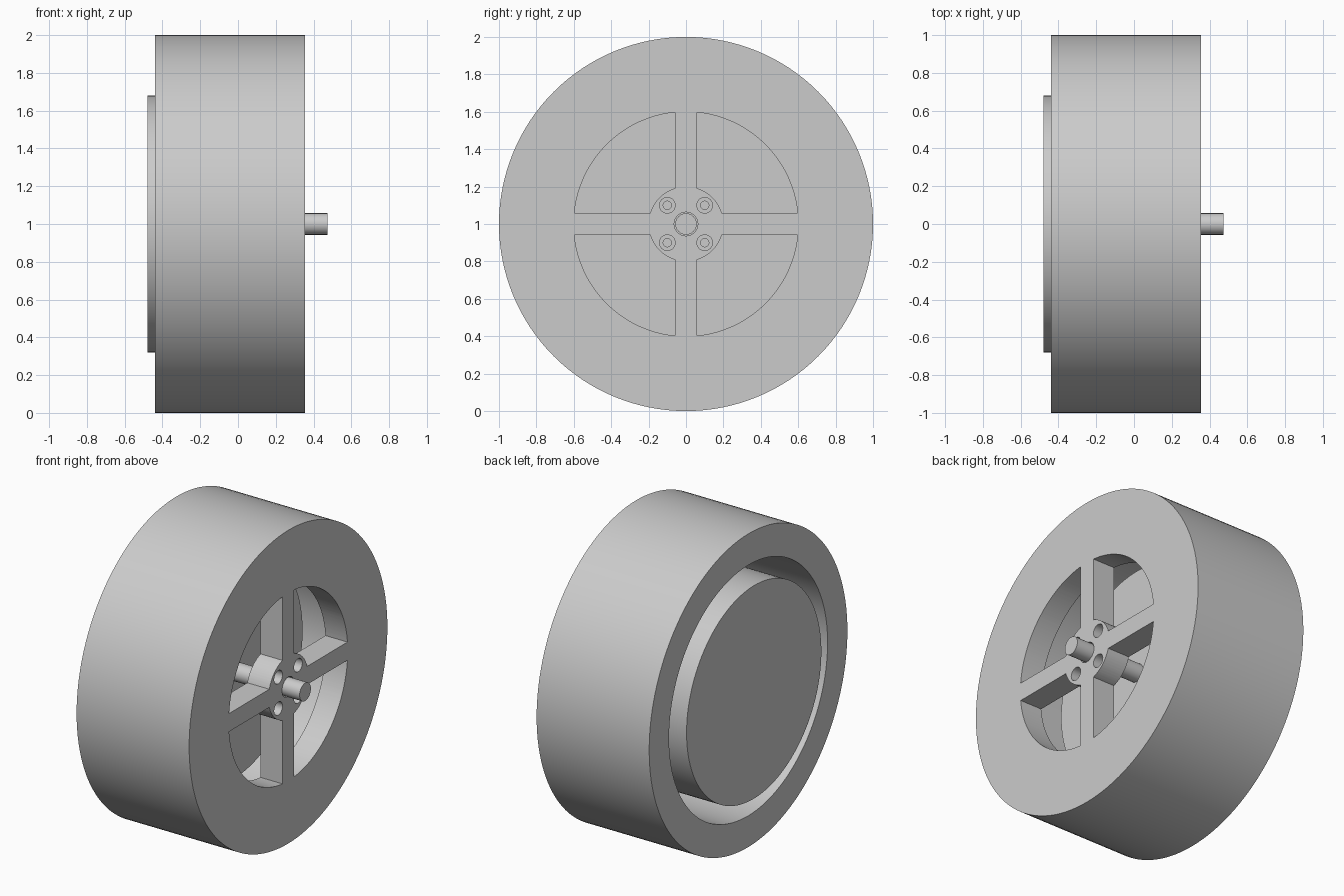
import bpy, bmesh
from math import sin, cos, asin, pi
from mathutils import Matrix

cube = bpy.data.objects.get("Cube")
if cube:
    bpy.data.objects.remove(cube, do_unlink=True)

grey = bpy.data.materials.new("neutral grey")
grey.use_nodes = True
COLOUR = (0.6, 0.6, 0.6, 1)
grey.diffuse_color = COLOUR
grey.node_tree.nodes["Principled BSDF"].inputs["Base Color"].default_value = COLOUR

FACE, BACK, WEB = 0.355, -0.44, 0.2     # x of outer face, open rim, web rear
SPOKE, RIM, HUB = 0.058, 0.6, 0.2       # spoke half width, window radii


def make_object(name, bm):
    bmesh.ops.recalc_face_normals(bm, faces=bm.faces)
    mesh = bpy.data.meshes.new(name)
    bm.to_mesh(mesh)
    bm.free()
    obj = bpy.data.objects.new(name, mesh)
    obj.location.z = 1
    mesh.materials.append(grey)
    bpy.context.collection.objects.link(obj)
    return obj


def lathe(name, profile, steps=128):
    """Spin closed (x, radius) profile around the x axis."""
    bm = bmesh.new()
    verts = [bm.verts.new((x, 0, r)) for x, r in profile]
    edges = [bm.edges.new((v, verts[(i + 1) % len(verts)])) for i, v in enumerate(verts)]
    bmesh.ops.spin(bm, geom=verts + edges, cent=(0, 0, 0), axis=(1, 0, 0),
                   angle=2 * pi, steps=steps, use_merge=True)
    bmesh.ops.remove_doubles(bm, verts=bm.verts, dist=1e-5)
    return make_object(name, bm)


def add_cylinder(bm, radius, x0, x1, y=0, z=0, segments=32):
    place = Matrix.Translation(((x0 + x1) / 2, y, z)) @ Matrix.Rotation(pi / 2, 4, 'Y')
    bmesh.ops.create_cone(bm, cap_ends=True, segments=segments, radius1=radius,
                          radius2=radius, depth=x1 - x0, matrix=place)


def arc(radius, count):
    """Points of a quarter arc trimmed by the spoke width on both ends."""
    a = asin(SPOKE / radius)
    step = (pi / 2 - 2 * a) / count
    return [(radius * cos(a + i * step), radius * sin(a + i * step)) for i in range(count + 1)]


def cut(obj, bm):
    cutter = make_object("cutter", bm)
    mod = obj.modifiers.new("cut", 'BOOLEAN')
    mod.operation, mod.solver, mod.object = 'DIFFERENCE', 'EXACT', cutter
    bpy.context.view_layer.update()
    graph = bpy.context.evaluated_depsgraph_get()
    result = bpy.data.meshes.new_from_object(obj.evaluated_get(graph))
    obj.modifiers.clear()
    obj.data = result
    bpy.data.objects.remove(cutter, do_unlink=True)


# Wheel: deep rim with a web and shaft bore
wheel = lathe("wheel", [(FACE, 1), (BACK, 1), (BACK, 0.8), (WEB, 0.8),
                        (WEB, 0.063), (FACE, 0.063)])

# Four windows between the spokes
windows = bmesh.new()
outline = arc(RIM, 32) + arc(HUB, 12)[::-1]
for k in range(4):
    turn = Matrix.Rotation(k * pi / 2, 4, 'X')
    face = windows.faces.new([windows.verts.new(turn @ Matrix.Translation((WEB - 0.1, y, z)).translation)
                              for y, z in outline])
    grown = bmesh.ops.extrude_face_region(windows, geom=[face], use_keep_orig=True)["geom"]
    bmesh.ops.translate(windows, vec=(0.4, 0, 0),
                        verts=[g for g in grown if isinstance(g, bmesh.types.BMVert)])
cut(wheel, windows)

# Counterbored screw holes in the hub
for radius, start in ((0.042, FACE - 0.1), (0.022, WEB - 0.1)):
    holes = bmesh.new()
    for y in (-0.1, 0.1):
        for z in (-0.1, 0.1):
            add_cylinder(holes, radius, start, FACE + 0.1, y, z)
    cut(wheel, holes)

# Motor drum inside the rim
drum = bmesh.new()
add_cylinder(drum, 0.68, -0.48, -0.02, segments=128)
motor = make_object("motor_drum", drum)

# Drive shaft
rod = bmesh.new()
add_cylinder(rod, 0.057, -0.03, 0.475, segments=48)
shaft = make_object("drive_shaft", rod)

bpy.ops.object.select_all(action='DESELECT')
for obj in (wheel, motor, shaft):
    obj.select_set(True)
bpy.context.view_layer.objects.active = wheel
bpy.ops.object.shade_smooth_by_angle(angle=0.5)
